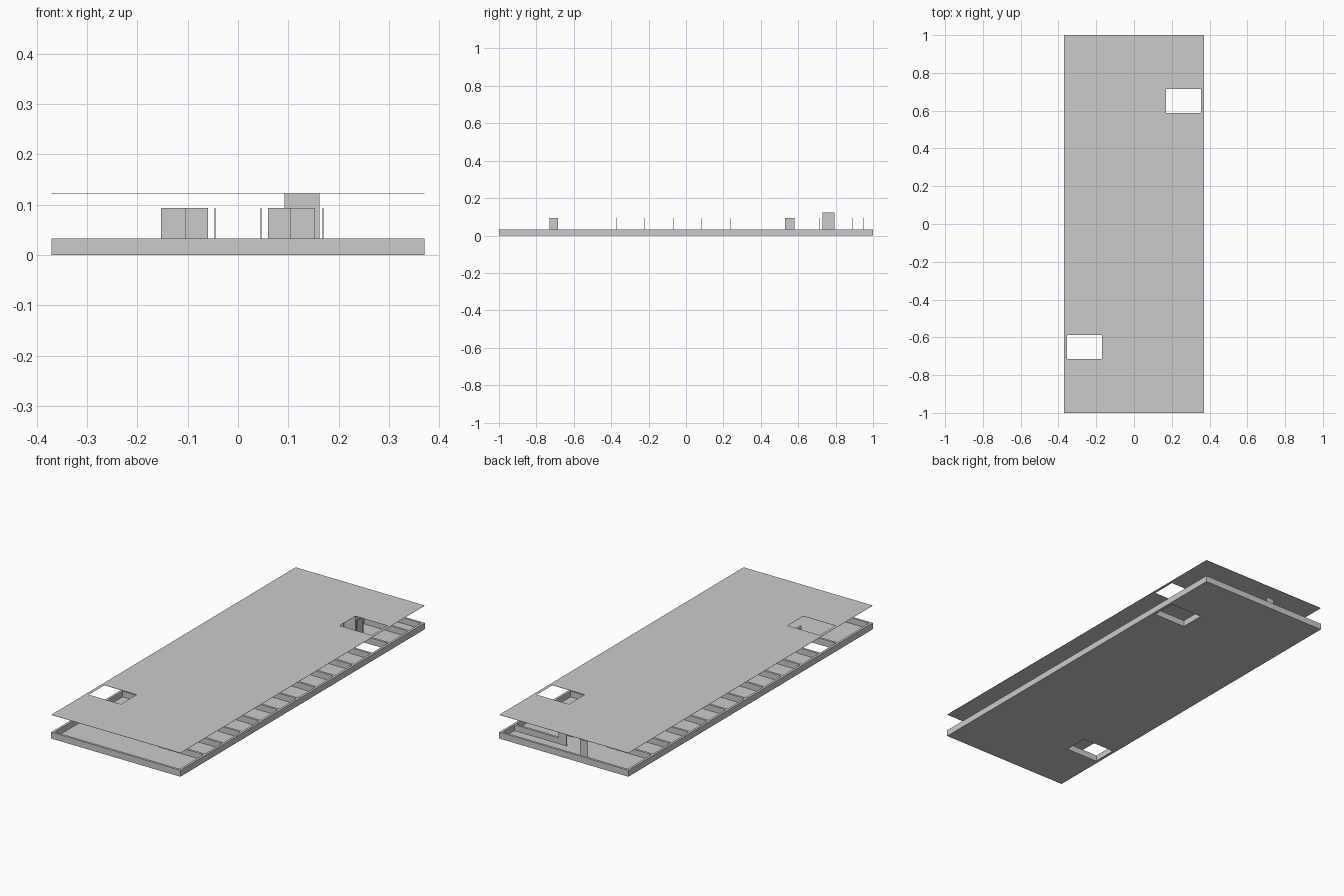
import bpy
import bmesh

cube = bpy.data.objects.get("Cube")
if cube:
    bpy.data.objects.remove(cube, do_unlink=True)

mat = bpy.data.materials.new("plain_grey")
mat.use_nodes = True
grey = (0.6, 0.6, 0.6, 1)
mat.diffuse_color = grey
mat.node_tree.nodes["Principled BSDF"].inputs["Base Color"].default_value = grey

HX, HY = 0.37, 1.0        # half plan size
WALL_H, DOOR_H, ROOF_Z = 0.033, 0.093, 0.123
FLOOR, T = 0.003, 0.012   # floor and wall thickness
COR = 0.105               # corridor wall position
PITCH = 0.152


def make(name, bm):
    bmesh.ops.recalc_face_normals(bm, faces=bm.faces)
    mesh = bpy.data.meshes.new(name)
    bm.to_mesh(mesh)
    bm.free()
    mesh.materials.append(mat)
    ob = bpy.data.objects.new(name, mesh)
    bpy.context.collection.objects.link(ob)
    return ob


def box(name, x0, x1, y0, y1, z0, z1):
    x0, x1 = sorted((x0, x1))
    y0, y1 = sorted((y0, y1))
    bm = bmesh.new()
    bmesh.ops.create_cube(bm, size=1)
    for v in bm.verts:
        v.co = (x1 if v.co.x > 0 else x0, y1 if v.co.y > 0 else y0, z1 if v.co.z > 0 else z0)
    return make(name, bm)


def slab(name, z0, z1):
    """Plate with two stair openings, built as a grid with cells left out."""
    hx0, hx1, hy0, hy1 = 0.17, 0.355, 0.587, 0.716
    xs = [-HX, -hx1, -hx0, hx0, hx1, HX]
    ys = [-HY, -hy1, -hy0, hy0, hy1, HY]
    bm = bmesh.new()
    grid = [[bm.verts.new((x, y, z0)) for y in ys] for x in xs]
    for i in range(5):
        for j in range(5):
            if (i, j) not in ((1, 1), (3, 3)):
                bm.faces.new((grid[i][j], grid[i + 1][j], grid[i + 1][j + 1], grid[i][j + 1]))
    ext = bmesh.ops.extrude_face_region(bm, geom=bm.faces[:])
    for v in ext["geom"]:
        if isinstance(v, bmesh.types.BMVert):
            v.co.z = z1
    bmesh.ops.dissolve_limit(bm, angle_limit=0.01, verts=bm.verts[:], edges=bm.edges[:])
    return make(name, bm)


# Floor and roof sheet
slab("floor", 0, FLOOR)
slab("roof_sheet", ROOF_Z - 0.001, ROOF_Z)

# Outer walls, room walls, corridor walls and stairwell walls, turned half round for the other side
for s, side in ((1, "left"), (-1, "right")):
    box("outer_wall_" + side, s * HX, s * (HX - T), -HY, HY, 0, WALL_H)
    box("end_wall_" + side, -HX + T, HX - T, s * HY, s * (HY - T), 0, WALL_H)
    box("corridor_wall_" + side, s * COR, s * (COR + T), -0.78, 0.78, FLOOR, WALL_H)
    box("stair_side_wall_" + side, s * 0.17, s * (0.17 - T), s * 0.575, s * 0.728, FLOOR, WALL_H)
    rooms = [0.581 - k * PITCH for k in range(10)] + [0.722]
    for y in rooms:
        box("room_wall_" + side, s * COR, s * (HX - T), s * (y - T / 2), s * (y + T / 2), FLOOR, WALL_H)

    # Open room doors
    for k in range(6):
        y = -0.525 + k * PITCH
        box("room_door_" + side, s * COR, s * (COR + 0.048), y, y + 0.002, FLOOR, DOOR_H)
    # Door lying along the corridor
    box("corridor_door_" + side, s * 0.045, s * 0.047, s * 0.53 if s > 0 else -0.73,
        0.58 if s > 0 else -0.685, FLOOR, DOOR_H)

# Back room wall with doors swung into the corridor
box("back_room_wall", COR, HX - T, 0.88, 0.88 + T, FLOOR, WALL_H)
for x, y in ((0.06, 0.89), (-0.105, 0.95), (0.06, 0.715), (0.06, -0.6), (-0.105, -0.64)):
    box("corridor_end_door", x, x + 0.045, y, y + 0.002, FLOOR, DOOR_H)

# Lift shaft and stair door
box("lift_shaft", 0.092, 0.162, 0.73, 0.795, FLOOR, ROOF_Z - 0.001)
box("stair_door", 0.168, 0.17, 0.73, 0.775, FLOOR, DOOR_H)
